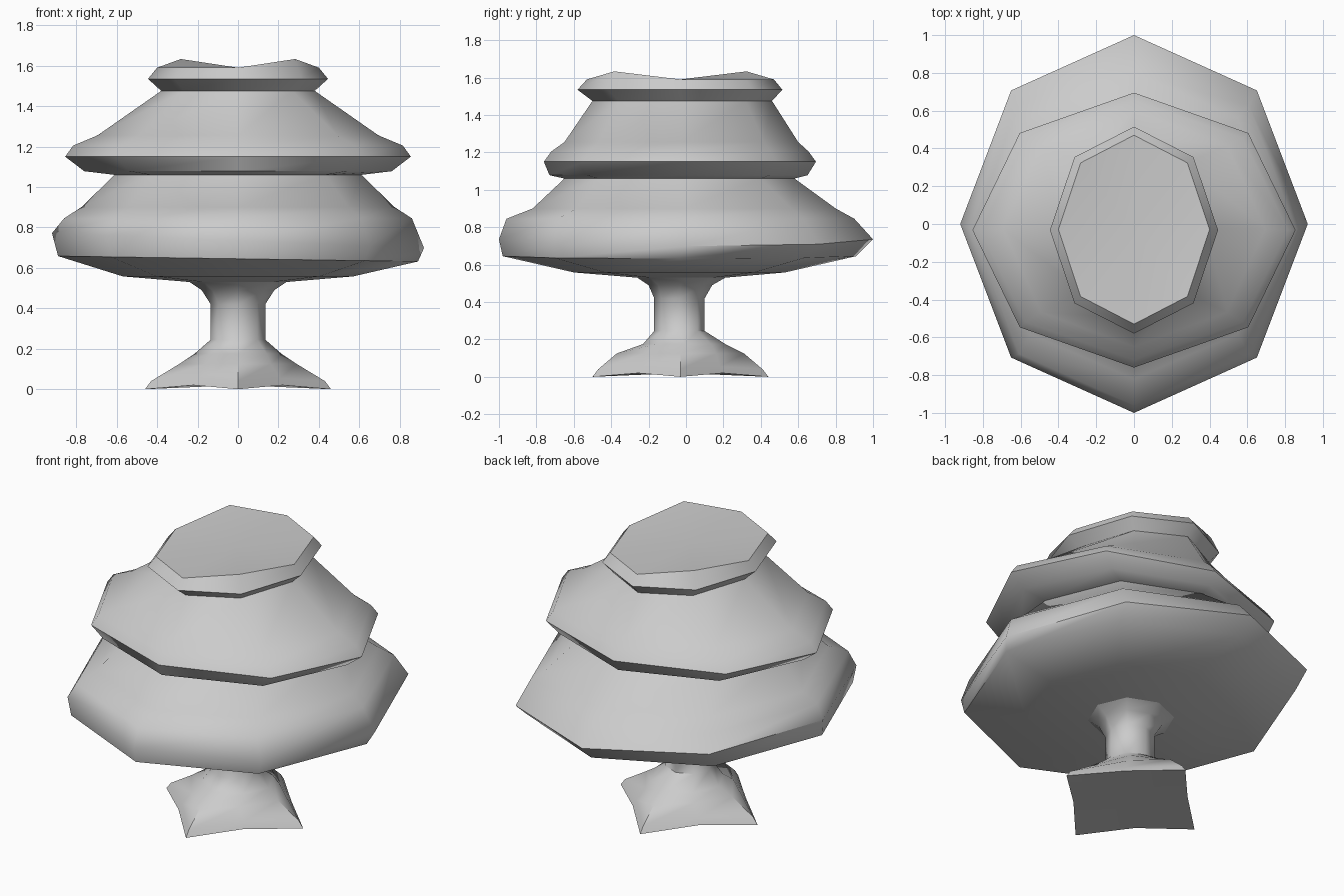
import bpy, bmesh, math

if "Cube" in bpy.data.objects:
    bpy.data.objects.remove(bpy.data.objects["Cube"])

S = math.sqrt(0.5)


def ring(bm, row):
    """Eight-sided ring: half width, front y, back y, z, corner factor, corner lift, tilt, fold."""
    rx, yf, yb, z, diag, lift, tilt, fold = (list(row) + [S, 0, 0, 0][len(row) - 4:])
    cy, ry = (yf + yb) / 2, (yb - yf) / 2
    verts = []
    for k in range(8):
        a = k * math.pi / 4
        f = diag / S if k % 2 else 1.0
        x, y = rx * f * math.cos(a), ry * f * math.sin(a)
        h = z - tilt * x + (lift if k % 2 else 0) + (fold if k in (3, 7) else 0)
        verts.append(bm.verts.new((x, cy + y, h)))
    return verts


def loft(name, rows, cap_bottom=None, cap_top=None):
    bm = bmesh.new()
    rings = [ring(bm, r) for r in rows]
    for a, b in zip(rings, rings[1:]):
        for i in range(8):
            j = (i + 1) % 8
            bm.faces.new((a[i], a[j], b[j], b[i]))
    # End caps fan out from a centre point
    for loop, centre, flip in ((rings[0], cap_bottom, True), (rings[-1], cap_top, False)):
        if centre:
            c = bm.verts.new(centre)
            for i in range(8):
                f = (loop[i], loop[(i + 1) % 8], c)
                bm.faces.new(f[::-1] if flip else f)
    me = bpy.data.meshes.new(name)
    bm.to_mesh(me)
    bm.free()
    ob = bpy.data.objects.new(name, me)
    bpy.context.collection.objects.link(ob)
    bpy.ops.object.select_all(action='DESELECT')
    bpy.context.view_layer.objects.active = ob
    ob.select_set(True)
    bpy.ops.object.shade_smooth_by_angle(angle=math.radians(50))
    return ob


# Trunk with four roots spreading to the front, back and sides
loft("trunk", [
    (0.46, -0.50, 0.44, 0.00, 0.48, 0.02),
    (0.43, -0.47, 0.41, 0.04, 0.48, 0.015),
    (0.29, -0.37, 0.31, 0.125, 0.56),
    (0.215, -0.23, 0.21, 0.175, 0.66),
    (0.135, -0.17, 0.10, 0.245),
    (0.135, -0.17, 0.10, 0.42),
    (0.18, -0.20, 0.14, 0.49),
    (0.24, -0.26, 0.21, 0.53),
], cap_bottom=(0, -0.03, 0.02))

# Three stacked leaf tiers in one continuous skin
loft("foliage", [
    (0.24, -0.26, 0.21, 0.53),
    (0.57, -0.60, 0.53, 0.558),
    (0.89, -0.98, 0.91, 0.645, S, 0, 0.015),
    (0.92, -1.00, 1.00, 0.735, S, 0, 0.04),
    (0.86, -0.96, 0.90, 0.845),
    (0.775, -0.82, 0.80, 0.90),
    (0.61, -0.65, 0.58, 1.06),
    (0.76, -0.73, 0.65, 1.078),
    (0.855, -0.76, 0.695, 1.15),
    (0.815, -0.72, 0.655, 1.205),
    (0.695, -0.65, 0.60, 1.255),
    (0.38, -0.50, 0.46, 1.475),
    (0.445, -0.58, 0.515, 1.535),
    (0.40, -0.53, 0.47, 1.59, S, 0, 0, 0.043),
], cap_top=(0, -0.03, 1.59))
